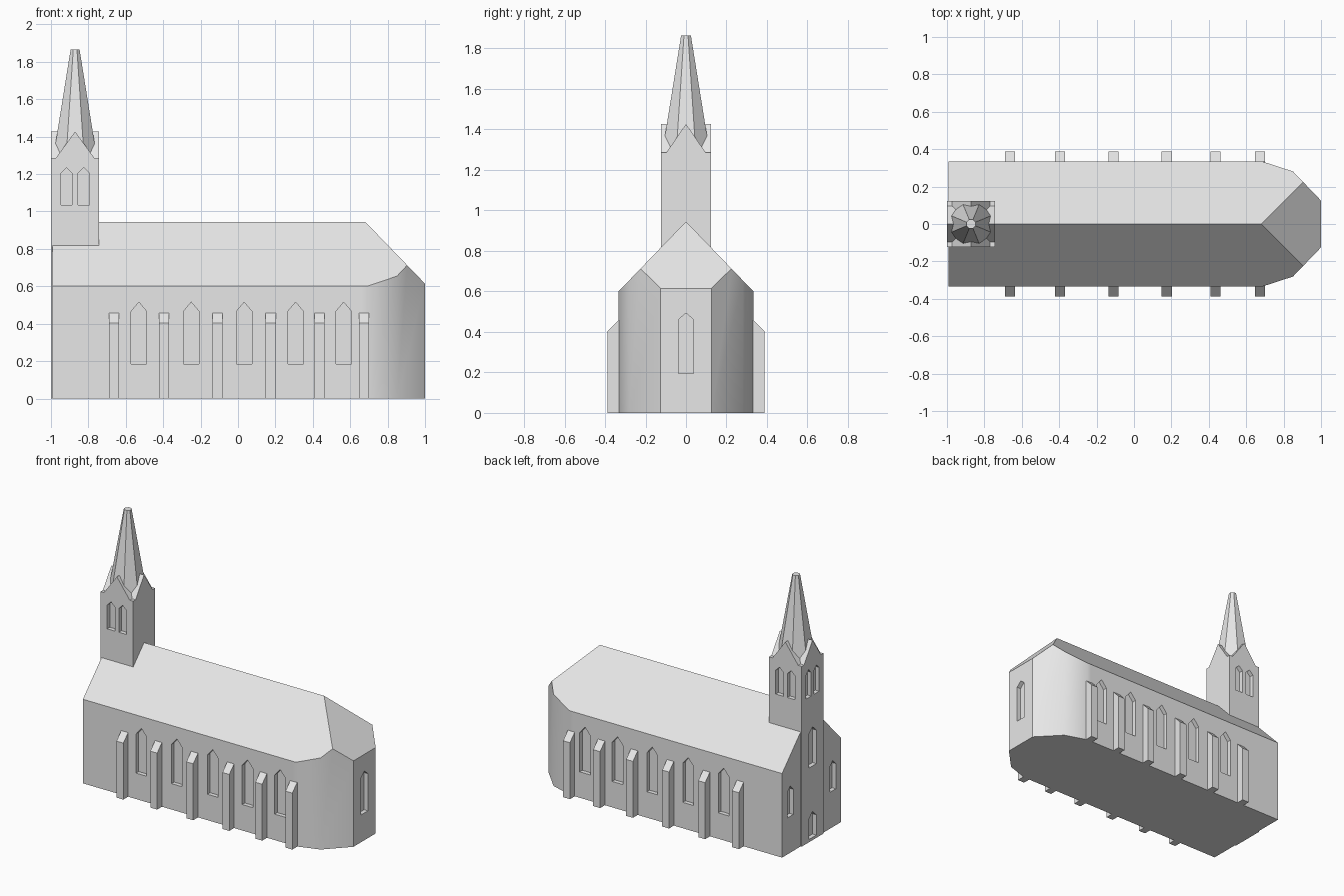
import bpy, bmesh, math
from mathutils import Vector, Matrix

if "Cube" in bpy.data.objects:
    bpy.data.objects.remove(bpy.data.objects["Cube"])

stone = bpy.data.materials.new("light_grey_stone")
stone.diffuse_color = (0.8, 0.8, 0.8, 1)
stone.use_nodes = True
stone.node_tree.nodes["Principled BSDF"].inputs["Base Color"].default_value = stone.diffuse_color


def prism(bm, pts, vec):
    """Closed prism: polygon pts swept along vec."""
    a = [bm.verts.new(p) for p in pts]
    b = [bm.verts.new(Vector(p) + Vector(vec)) for p in pts]
    n = len(a)
    faces = [bm.faces.new(a), bm.faces.new(b[::-1])]
    for i in range(n):
        faces.append(bm.faces.new((a[i], b[i], b[(i + 1) % n], a[(i + 1) % n])))
    bmesh.ops.recalc_face_normals(bm, faces=faces)


def make(name, bm):
    me = bpy.data.meshes.new(name)
    bm.to_mesh(me)
    bm.free()
    me.materials.append(stone)
    ob = bpy.data.objects.new(name, me)
    bpy.context.collection.objects.link(ob)
    return ob


def boolean(ob, other, op):
    m = ob.modifiers.new(op.lower(), 'BOOLEAN')
    m.object, m.operation, m.solver = other, op, 'EXACT'
    other.hide_render = True
    other.hide_set(True)


def window(bm, x, y, d, w, z0, z1, z2, depth=0.03):
    """Pointed window cutter on a wall facing d."""
    d = Vector(d)
    t = Vector((-d.y, d.x, 0))
    o = Vector((x, y, 0)) + d * 0.02
    prof = [(-w, z0), (w, z0), (w, z1), (0, z2), (-w, z1)]
    prism(bm, [o + t * u + Vector((0, 0, z)) for u, z in prof], -d * (depth + 0.02))


HW, RIDGE, K = 0.333, 0.945, 1.035      # nave half width, ridge height, roof pitch
TX, TW, TD = -0.871, 0.129, 0.123       # tower centre and half sizes

# Nave: footprint with rounded apse, trimmed by the roof planes
half = [(-0.992, HW), (0.66, HW), (0.69, HW), (0.85, 0.281), (1.0, 0.125)]
foot = [(x, -y, 0) for x, y in half] + [(x, y, 0) for x, y in half[::-1]]
bm = bmesh.new()
prism(bm, foot, (0, 0, 1.5))
for co, no in (((0, 0, RIDGE), (0, K, 1)), ((0, 0, RIDGE), (0, -K, 1)),
               ((0.68, 0, RIDGE), (K, 0, 1))):
    bmesh.ops.bisect_plane(bm, geom=bm.verts[:] + bm.edges[:] + bm.faces[:], dist=1e-5,
                           plane_co=co, plane_no=no, clear_outer=True)
    rim = [e for e in bm.edges if e.is_boundary]
    bmesh.ops.holes_fill(bm, edges=rim, sides=0)
bmesh.ops.recalc_face_normals(bm, faces=bm.faces[:])
for f in bm.faces:                       # smooth apse curve
    n = f.normal
    f.smooth = abs(n.z) < 0.1 and abs(n.y) > 0.1 and f.calc_center_median().x > 0.66
nave = make("nave", bm)

# Tower: two crossing gabled blocks
def gable(w):
    g = w - 0.027
    return [(-w, 0), (w, 0), (w, 1.287), (g, 1.287), (0, 1.427), (-g, 1.287), (-w, 1.287)]

bm = bmesh.new()
prism(bm, [(TX + u, -TD, z) for u, z in gable(TW)], (0, 2 * TD, 0))
tower = make("tower", bm)
bm = bmesh.new()
prism(bm, [(TX - TW, u, z) for u, z in gable(TD)], (2 * TW, 0, 0))
cross = make("tower_cross_gable_helper", bm)
boolean(tower, cross, 'UNION')

# Window and door recesses
bm = bmesh.new()
for s in (-1, 1):
    for x in (-0.53, -0.25, 0.033, 0.308, 0.565):
        window(bm, x, s * HW, (0, s, 0), 0.042, 0.185, 0.465, 0.515)
    for u in (-0.046, 0.046):
        window(bm, TX + u, s * TD, (0, s, 0), 0.03, 1.035, 1.205, 1.235)
    window(bm, TX - TW, s * 0.045, (-1, 0, 0), 0.029, 1.035, 1.205, 1.235)
    window(bm, -0.992, s * 0.24, (-1, 0, 0), 0.034, 0.26, 0.44, 0.475)
window(bm, 1.0, 0, (1, 0, 0), 0.038, 0.195, 0.46, 0.493)
window(bm, TX - TW, 0, (-1, 0, 0), 0.042, 0.53, 0.77, 0.81)
window(bm, TX - TW, 0, (-1, 0, 0), 0.042, 0.02, 0.165, 0.205)
cutter = make("window_cutters", bm)
boolean(nave, cutter, 'DIFFERENCE')
boolean(tower, cutter, 'DIFFERENCE')
dec = tower.modifiers.new("merge_flat", 'DECIMATE')
dec.decimate_type = 'DISSOLVE'
dec.angle_limit = math.radians(1)

# Spire
bm = bmesh.new()
bmesh.ops.create_cone(bm, cap_ends=True, segments=8, radius1=0.1277, radius2=0.026, depth=0.585,
                      matrix=Matrix.Translation((TX, 0, 1.5725)) @ Matrix.Rotation(math.pi / 8, 4, 'Z'))
make("spire", bm)

# Buttresses along both sides
bm = bmesh.new()
for x in (-0.662, -0.395, -0.11, 0.175, 0.435, 0.673):
    for s in (-1, 1):
        prof = [(0.315, 0), (0.387, 0), (0.387, 0.403), (0.333, 0.458), (0.315, 0.458)]
        prism(bm, [(x - 0.027, s * y, z) for y, z in prof], (0.054, 0, 0))
make("buttresses", bm)

# Bake the booleans, then drop the helpers
bpy.context.view_layer.update()
deps = bpy.context.evaluated_depsgraph_get()
baked = [(ob, bpy.data.meshes.new_from_object(ob.evaluated_get(deps))) for ob in (nave, tower)]
for ob, me in baked:
    ob.modifiers.clear()
    ob.data = me
for ob in (cross, cutter):
    bpy.data.objects.remove(ob)
